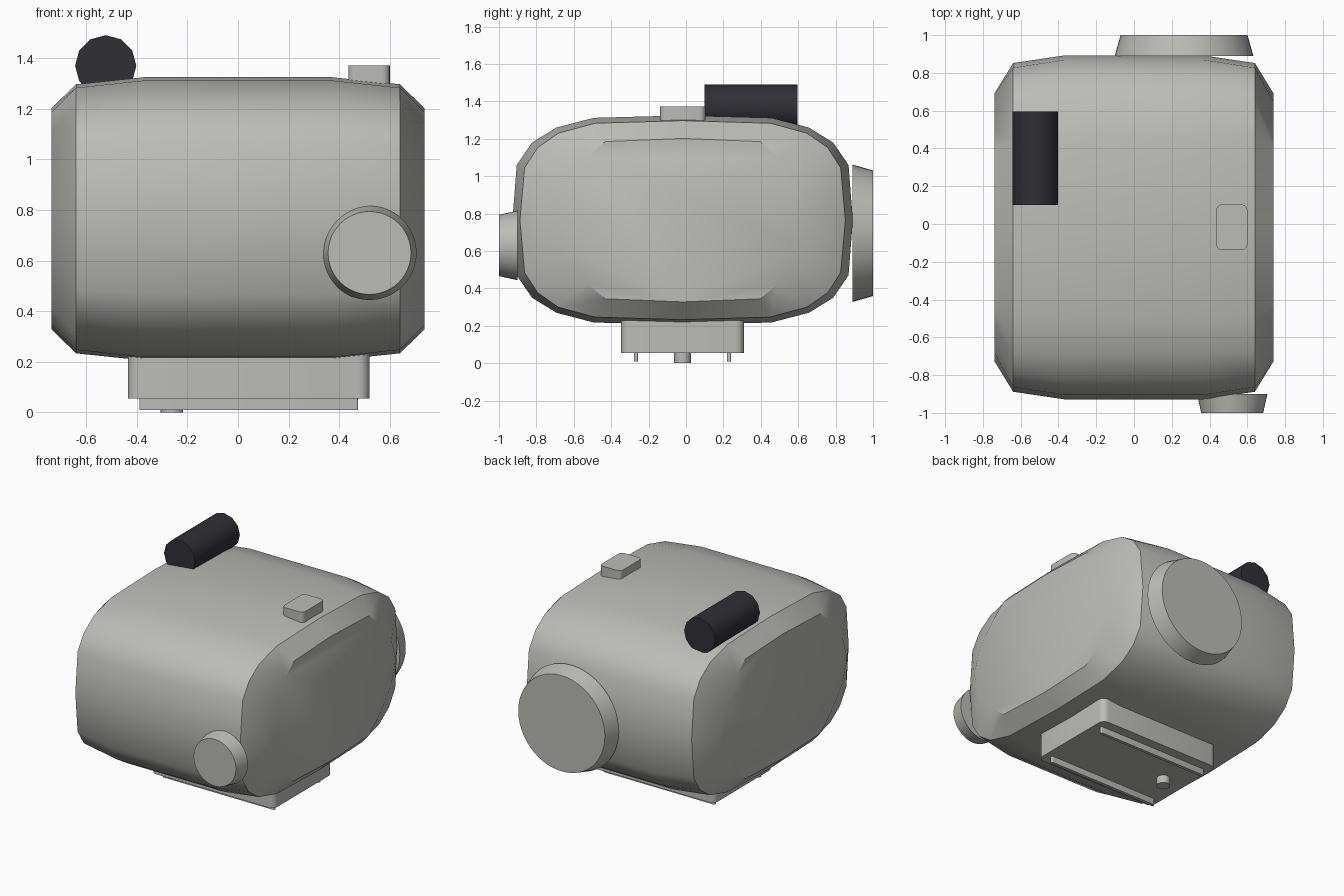
import bpy, bmesh, math
from mathutils import Matrix

if "Cube" in bpy.data.objects:
    bpy.data.objects.remove(bpy.data.objects["Cube"])


def material(name, rgb):
    m = bpy.data.materials.new(name)
    m.diffuse_color = (*rgb, 1)
    m.use_nodes = True
    m.node_tree.nodes["Principled BSDF"].inputs["Base Color"].default_value = m.diffuse_color
    return m


GREY = material("warm grey", (0.5, 0.5, 0.475))
BLACK = material("soft black", (0.03, 0.028, 0.036))


def finish(name, bm, mat, angle=35):
    bmesh.ops.recalc_face_normals(bm, faces=bm.faces)
    me = bpy.data.meshes.new(name)
    bm.to_mesh(me)
    bm.free()
    ob = bpy.data.objects.new(name, me)
    bpy.context.collection.objects.link(ob)
    me.materials.append(mat)
    bpy.ops.object.select_all(action='DESELECT')
    ob.select_set(True)
    bpy.context.view_layer.objects.active = ob
    bpy.ops.object.shade_smooth_by_angle(angle=math.radians(angle))
    return ob


def loft(name, rings, mat, angle=35):
    bm = bmesh.new()
    vs = [[bm.verts.new(p) for p in r] for r in rings]
    n = len(vs[0])
    for a, b in zip(vs, vs[1:]):
        for i in range(n):
            j = (i + 1) % n
            bm.faces.new((a[i], a[j], b[j], b[i]))
    bm.faces.new(vs[0])
    bm.faces.new(vs[-1])
    return finish(name, bm, mat, angle)


def disc_y(name, x, z, y1, r1, y2, r2, mat, n=48):
    """Round or tapered part along y."""
    ang = [math.pi / 2 + math.tau * i / n for i in range(n)]
    return loft(name, [[(x + r * math.cos(a), y, z + r * math.sin(a)) for a in ang]
                       for y, r in ((y1, r1), (y2, r2))], mat)


def block(name, x, y, z, r, mat):
    """Box with rounded vertical edges; x, y, z are (min, max)."""
    ring = []
    for k, (sx, sy) in enumerate(((1, 1), (0, 1), (0, 0), (1, 0))):
        cx = x[sx] + (-r if sx else r)
        cy = y[sy] + (-r if sy else r)
        for i in range(6):
            a = math.pi / 2 * (k + i / 5)
            ring.append((cx + r * math.cos(a), cy + r * math.sin(a)))
    return loft(name, [[(p, q, h) for p, q in ring] for h in z], mat)


# main housing: rounded profiles lofted along x, quarter outlines mirrored
CY, CZ = -0.018, 0.765
WIDE = [(0.91, 0), (0.887, 0.295), (0.805, 0.415), (0.675, 0.495), (0.475, 0.547), (0, 0.56)]
SHOULDER = [(0.87, 0), (0.845, 0.28), (0.775, 0.388), (0.665, 0.465), (0.47, 0.518), (0, 0.532)]
END = [(0.71, 0), (0.665, 0.15), (0.595, 0.25), (0.51, 0.34), (0.415, 0.42), (0, 0.437)]


def ring(x, q):
    top = q + [(-a, b) for a, b in q[-2::-1]]
    full = top + [(a, -b) for a, b in top[-2:0:-1]]
    return [(x, CY + a, CZ + b) for a, b in full]


loft("housing", [ring(-0.738, END), ring(-0.64, SHOULDER), ring(-0.37, WIDE),
                 ring(0.37, WIDE), ring(0.64, SHOULDER), ring(0.738, END)], GREY, 32)

# front and rear round windows
disc_y("front_window", 0.52, 0.63, -0.90, 0.186, -1.0, 0.164, GREY)
disc_y("rear_window", 0.265, 0.695, 0.89, 0.367, 1.0, 0.336, GREY)

# top roller and button
disc_y("top_roller", -0.523, 1.37, 0.10, 0.121, 0.595, 0.121, BLACK, 12)
block("top_button", (0.436, 0.60), (-0.138, 0.103), (1.27, 1.372), 0.03, GREY)

# mounting foot with two rails and a peg
block("foot", (-0.435, 0.52), (-0.347, 0.31), (0.055, 0.30), 0.045, GREY)
for i, y in enumerate((-0.268, 0.23)):
    block(f"foot_rail_{i + 1}", (-0.39, 0.475), (y - 0.011, y + 0.011), (0.01, 0.07), 0.008, GREY)
bm = bmesh.new()
bmesh.ops.create_cone(bm, cap_ends=True, segments=16, radius1=0.045, radius2=0.045, depth=0.08,
                      matrix=Matrix.Translation((-0.262, -0.018, 0.04)))
finish("foot_peg", bm, GREY)
